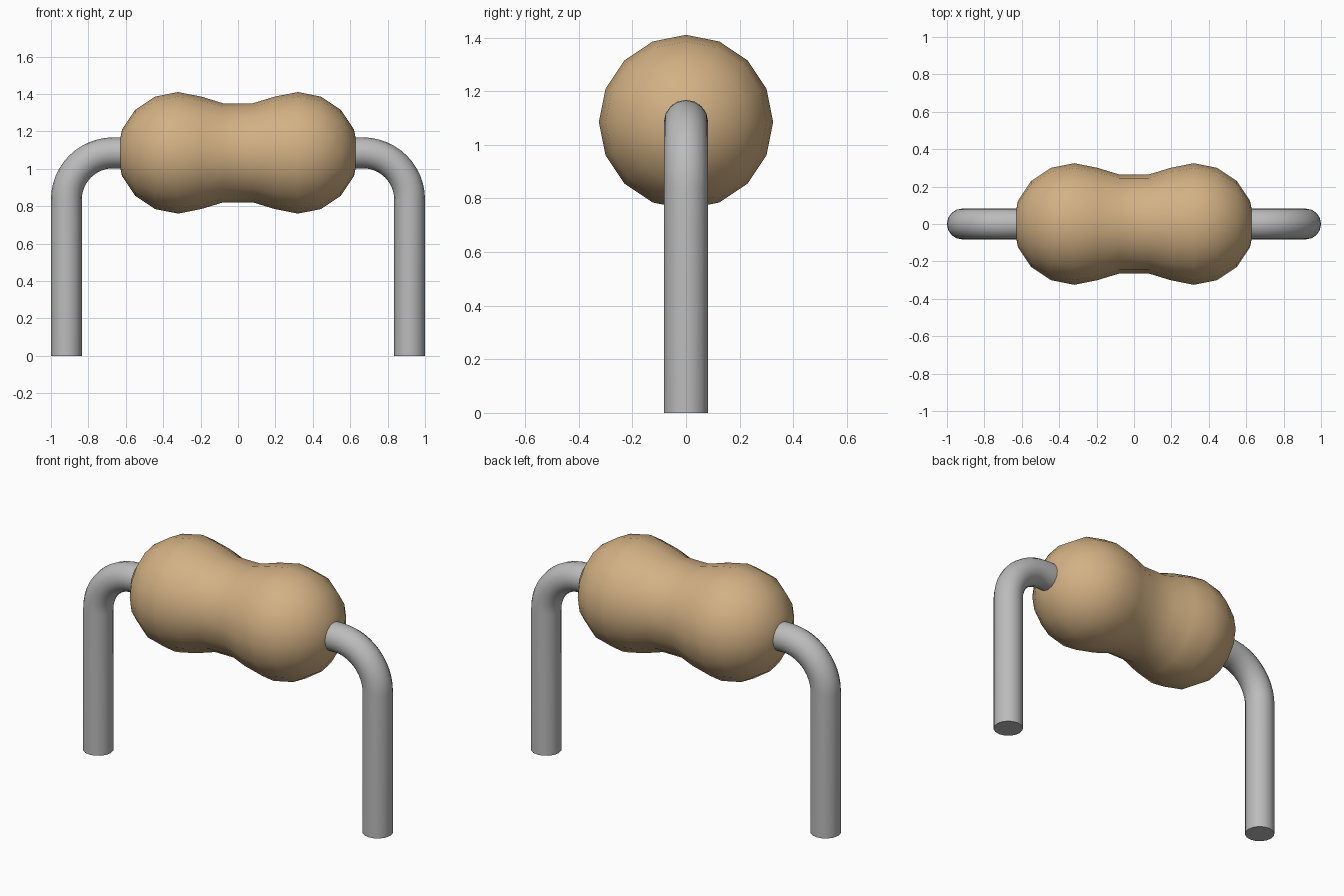
import bpy, bmesh
from math import sin, cos, pi, radians
from mathutils import Vector

AXIS_Z = 1.085      # height of the body axis
LOBE_X, LOBE_R = 0.32, 0.325
WIRE_X, WIRE_R = 0.9175, 0.0825
BEND = 0.25

cube = bpy.data.objects.get("Cube")
if cube:
    bpy.data.objects.remove(cube, do_unlink=True)


def material(name, colour):
    mat = bpy.data.materials.new(name)
    mat.use_nodes = True
    mat.diffuse_color = colour
    mat.node_tree.nodes["Principled BSDF"].inputs["Base Color"].default_value = colour
    return mat


def smooth(obj, angle):
    bpy.ops.object.select_all(action="DESELECT")
    obj.select_set(True)
    bpy.context.view_layer.objects.active = obj
    bpy.ops.object.shade_smooth_by_angle(angle=radians(angle))


tan = material("tan ceramic", (0.65, 0.44, 0.23, 1))
grey = material("grey metal", (0.5, 0.5, 0.5, 1))

# Body: two round lobes joined by a narrower waist, turned around the x axis
half = [(LOBE_X + LOBE_R * cos(i * pi / 8), LOBE_R * sin(i * pi / 8)) for i in range(6)]
half.append((0.08, 0.265))
profile = half + [(-x, r) for x, r in reversed(half)]

bm = bmesh.new()
verts = [bm.verts.new((x, 0, r)) for x, r in profile]
edges = [bm.edges.new(pair) for pair in zip(verts, verts[1:])]
bmesh.ops.spin(bm, geom=verts + edges, cent=(0, 0, 0), axis=(1, 0, 0),
               angle=2 * pi, steps=16)
bmesh.ops.remove_doubles(bm, verts=bm.verts, dist=0.0005)
bmesh.ops.recalc_face_normals(bm, faces=bm.faces)
mesh = bpy.data.meshes.new("body")
bm.to_mesh(mesh)
bm.free()
mesh.materials.append(tan)
body = bpy.data.objects.new("body", mesh)
body.location.z = AXIS_Z
bpy.context.collection.objects.link(body)
smooth(body, 35)


# Leads: round wire leaving each end of the body and bending down to the ground
def lead(name, side):
    centre = Vector((WIRE_X - BEND, 0, AXIS_Z - BEND))
    arc = [centre + BEND * Vector((cos(a), 0, sin(a)))
           for a in (i * pi / 24 for i in range(13))]
    path = [Vector((WIRE_X, 0, 0))] + arc + [Vector((0.5, 0, AXIS_Z))]
    curve = bpy.data.curves.new(name, "CURVE")
    curve.dimensions = "3D"
    curve.bevel_depth = WIRE_R
    curve.bevel_resolution = 6
    curve.use_fill_caps = True
    spline = curve.splines.new("POLY")
    spline.points.add(len(path) - 1)
    for point, p in zip(spline.points, path):
        point.co = (side * p.x, p.y, p.z, 1)
    curve.materials.append(grey)
    obj = bpy.data.objects.new(name, curve)
    bpy.context.collection.objects.link(obj)
    bpy.ops.object.select_all(action="DESELECT")
    obj.select_set(True)
    bpy.context.view_layer.objects.active = obj
    bpy.ops.object.convert(target="MESH")
    obj = bpy.context.object
    # Weld the caps to the tube so the shell is closed
    bm = bmesh.new()
    bm.from_mesh(obj.data)
    bmesh.ops.remove_doubles(bm, verts=bm.verts, dist=0.0005)
    bmesh.ops.recalc_face_normals(bm, faces=bm.faces)
    bm.to_mesh(obj.data)
    bm.free()
    smooth(obj, 40)


lead("left_lead", 1)
lead("right_lead", -1)
